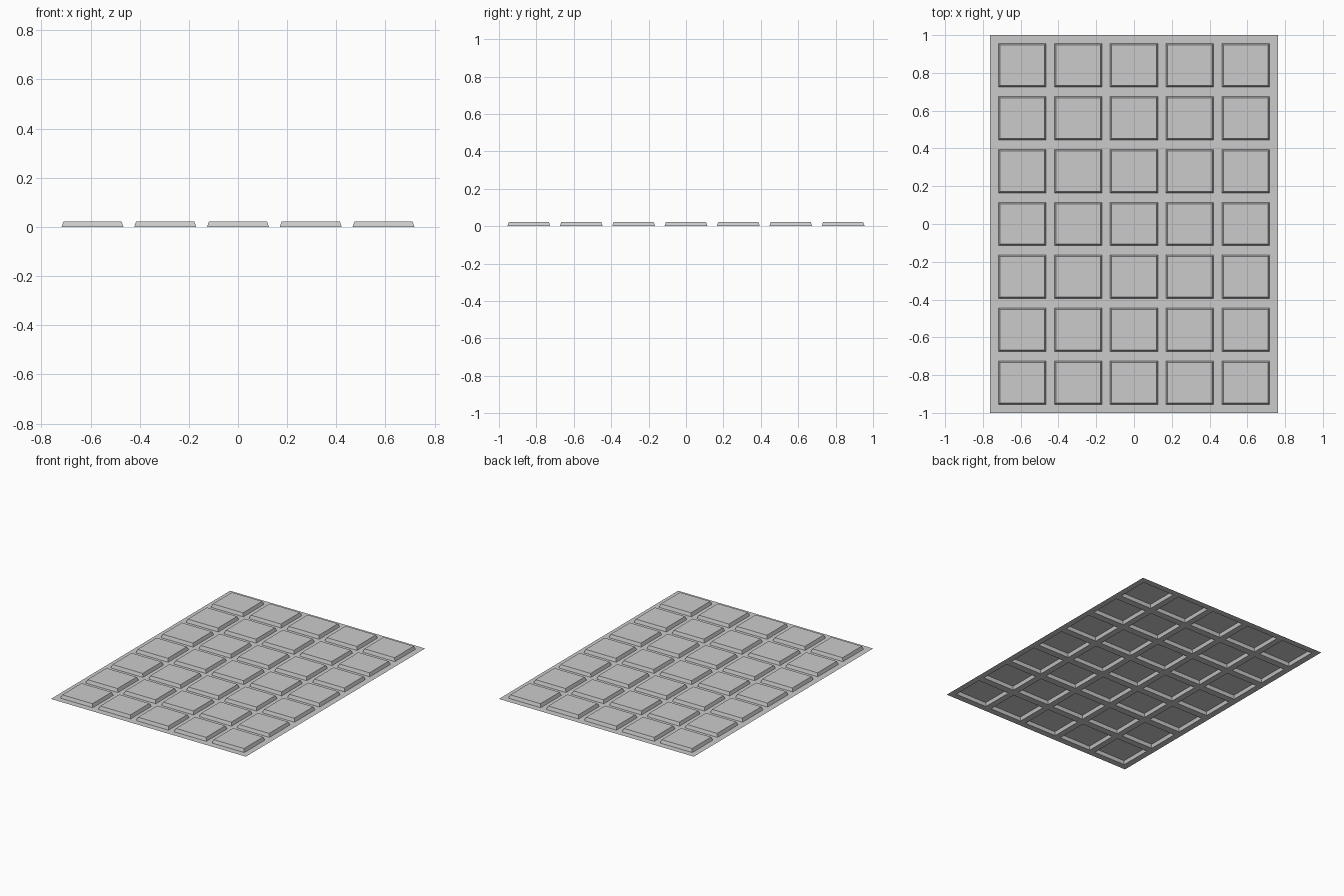
import bpy
import bmesh

if "Cube" in bpy.data.objects:
    bpy.data.objects.remove(bpy.data.objects["Cube"], do_unlink=True)

COLUMNS, ROWS = 5, 7
HEIGHT, SLOPE = 0.023, 0.008

grey = bpy.data.materials.new("plain grey")
grey.use_nodes = True
grey.diffuse_color = (0.6, 0.6, 0.6, 1)
grey.node_tree.nodes["Principled BSDF"].inputs["Base Color"].default_value = (0.6, 0.6, 0.6, 1)


def cut_lines(half, count, pitch, size):
    """Sheet border plus both edges of every tile along one axis."""
    lines = [-half]
    for i in range(count):
        centre = (i - (count - 1) / 2) * pitch
        lines += [centre - size / 2, centre + size / 2]
    return lines + [half]


xs = cut_lines(0.762, COLUMNS, 0.296, 0.252)
ys = cut_lines(1.0, ROWS, 0.28, 0.23)

# Thin sheet divided into tiles and the gaps between them
bm = bmesh.new()
verts = [[bm.verts.new((x, y, 0)) for y in ys] for x in xs]
tiles = []
for i in range(len(xs) - 1):
    for j in range(len(ys) - 1):
        face = bm.faces.new((verts[i][j], verts[i + 1][j],
                             verts[i + 1][j + 1], verts[i][j + 1]))
        if i % 2 and j % 2:
            tiles.append(face)
bm.normal_update()

# Embossed tiles with sloping sides, hollow underneath
bmesh.ops.inset_individual(bm, faces=tiles, thickness=SLOPE, depth=HEIGHT,
                           use_even_offset=True)
bm.normal_update()

mesh = bpy.data.meshes.new("embossed_tile_sheet")
bm.to_mesh(mesh)
bm.free()
mesh.materials.append(grey)
sheet = bpy.data.objects.new("embossed_tile_sheet", mesh)
bpy.context.collection.objects.link(sheet)
